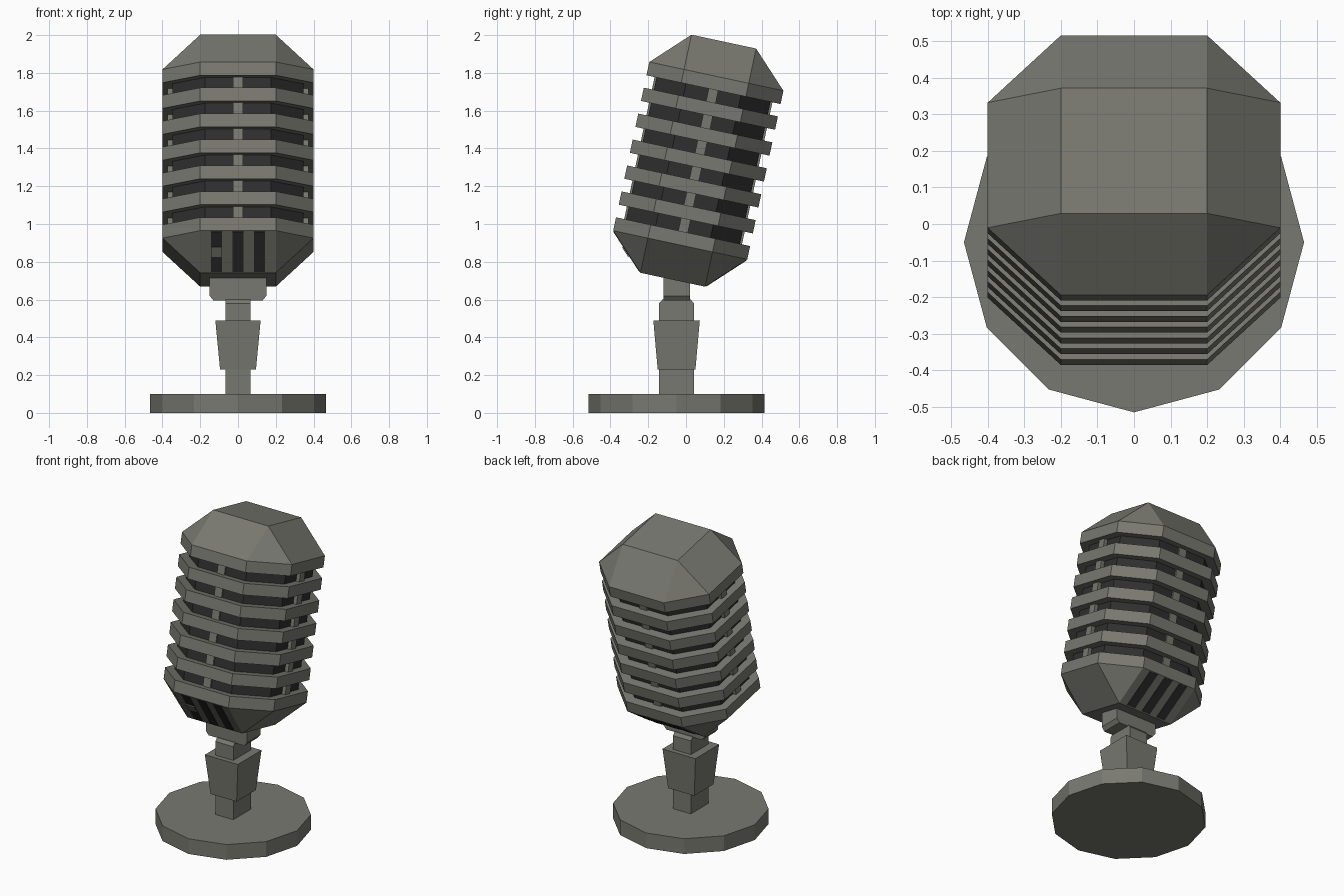
import bpy, bmesh, math
from mathutils import Matrix, Vector

cube = bpy.data.objects.get("Cube")
if cube:
    bpy.data.objects.remove(cube)


def material(name, rgb):
    m = bpy.data.materials.new(name)
    m.use_nodes = True
    m.diffuse_color = (*rgb, 1)
    m.node_tree.nodes["Principled BSDF"].inputs["Base Color"].default_value = (*rgb, 1)
    return m


METAL = material("warm grey metal", (0.19, 0.19, 0.165))
DARK = material("dark mesh", (0.028, 0.028, 0.028))
HEAD = Matrix.Translation((0, -0.07, 0.705)) @ Matrix.Rotation(math.radians(-12.1), 4, "X")
STAND = Matrix.Translation((0, -0.05, 0))


def solid(name, points, mat=METAL, matrix=HEAD):
    """Closed flat-faced convex part around the given points."""
    bm = bmesh.new()
    for p in points:
        bm.verts.new(p)
    res = bmesh.ops.convex_hull(bm, input=bm.verts[:])
    junk = {g for g in res["geom_interior"] + res["geom_unused"] if isinstance(g, bmesh.types.BMVert)}
    bmesh.ops.delete(bm, geom=list(junk), context="VERTS")
    bmesh.ops.dissolve_limit(bm, angle_limit=0.01, verts=bm.verts[:], edges=bm.edges[:])
    bmesh.ops.recalc_face_normals(bm, faces=bm.faces[:])
    me = bpy.data.meshes.new(name)
    bm.to_mesh(me)
    bm.free()
    me.materials.append(mat)
    ob = bpy.data.objects.new(name, me)
    ob.matrix_world = matrix
    bpy.context.collection.objects.link(ob)
    return ob


def rect(hx, hy, z):
    return [(x, y, z) for x in (-hx, hx) for y in (-hy, hy)]


WIDE, DEEP, FLAT_X, FLAT_Y = 0.4, 0.363, 0.2, 0.175


def octagon(z, fx=1.0, fy=1.0):
    return rect(WIDE * fx, FLAT_Y * fy, z) + rect(FLAT_X * fx, DEEP * fy, z)


# Head: end caps, stacked rings, dark core and vertical ribs
BAND, LOW, TOP, STEP = 0.072, 0.188, 1.289, 0.1404
solid("bottom_cap", rect(FLAT_X, FLAT_Y, 0) + octagon(LOW) + octagon(LOW + BAND))
solid("top_cap", rect(FLAT_X, FLAT_Y, TOP) + octagon(TOP - LOW) + octagon(TOP - LOW - BAND))
for i in range(1, 6):
    z = LOW + i * STEP
    solid(f"ring_{i}", octagon(z) + octagon(z + BAND))
solid("core", octagon(0.2, 0.87, 0.85) + octagon(1.08, 0.87, 0.85), DARK)
solid("side_ribs", rect(0.372, 0.026, 0.2) + rect(0.372, 0.026, 1.08))
solid("front_back_ribs", rect(0.027, 0.319, 0.2) + rect(0.027, 0.319, 1.08))


# Slots on the sloping front and back faces of the bottom cap
def slope_plate(name, side, x0, x1, t0, t1, thick, mat):
    low, high = Vector((0, side * FLAT_Y, 0)), Vector((0, side * DEEP, LOW))
    out = Vector((0, side, -1)).normalized()
    solid(name, [low.lerp(high, t) + out * d + Vector((x, 0, 0))
                 for x in (x0, x1) for t in (t0, t1) for d in (-0.01, thick)], mat)


for label, side in (("front", -1), ("back", 1)):
    for i, x in enumerate((-0.114, 0, 0.114)):
        slope_plate(f"{label}_slot_{i + 1}", side, x - 0.03, x + 0.03, 0.03, 0.98, 0.003, DARK)
slope_plate("switch", -1, -0.144, -0.086, 0.4, 0.62, 0.009, METAL)

# Stand: yoke, post, tapered sleeve and twelve-sided foot
solid("yoke", rect(0.13, 0.07, 0.595) + rect(0.15, 0.07, 0.62) + rect(0.15, 0.07, 0.715), matrix=STAND)
solid("post", rect(0.065, 0.092, 0.09) + rect(0.065, 0.092, 0.58) + rect(0.065, 0.075, 0.6), matrix=STAND)
solid("sleeve", rect(0.095, 0.1, 0.23) + rect(0.12, 0.123, 0.49), matrix=STAND)
angles = [math.radians(30 * i) for i in range(12)]
solid("foot", [(0.465 * math.cos(a), 0.465 * math.sin(a), z) for a in angles for z in (0, 0.1)], matrix=STAND)
